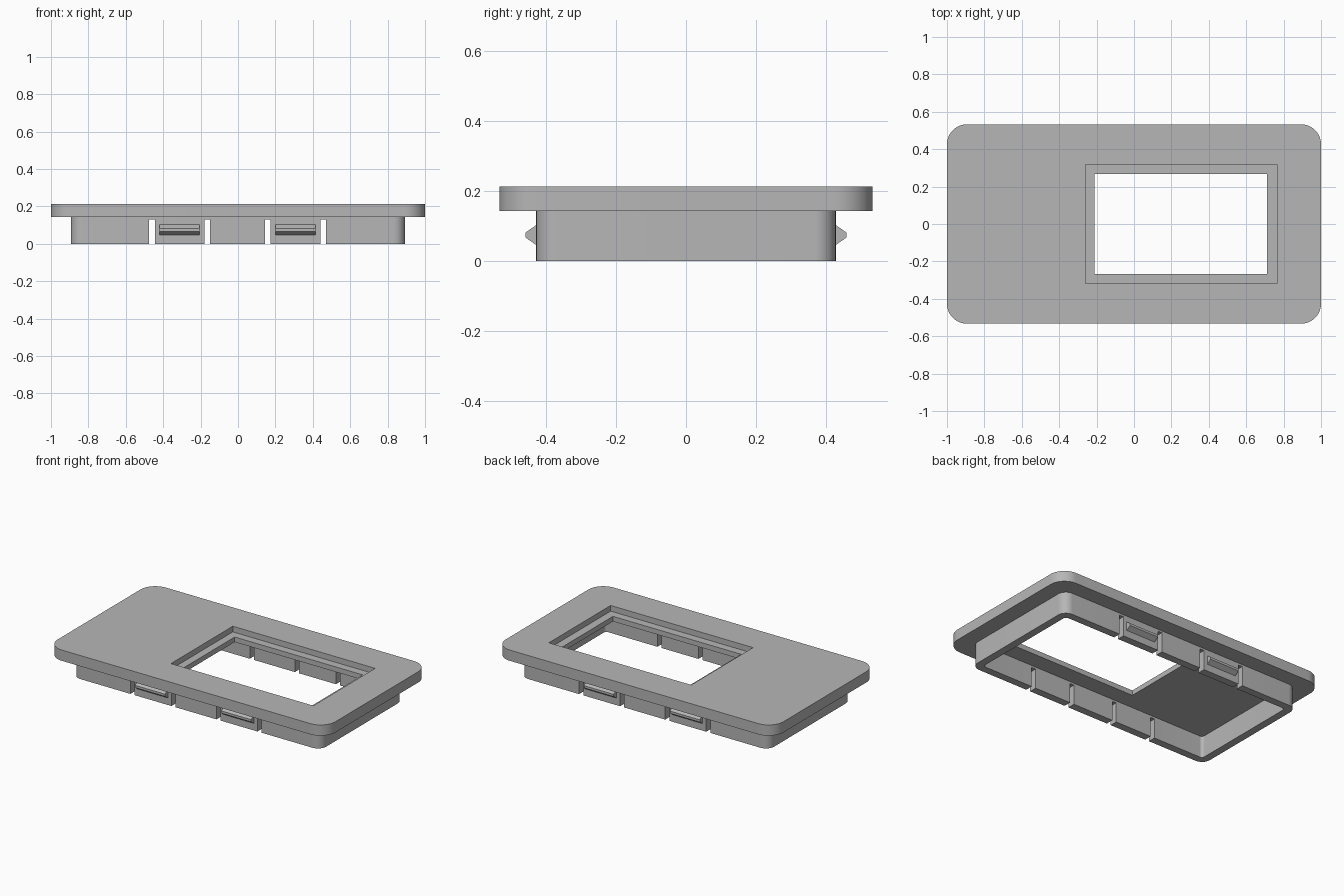
import bpy, bmesh
from math import cos, sin, pi, radians

old = bpy.data.objects.get("Cube")
if old:
    bpy.data.objects.remove(old, do_unlink=True)

grey = bpy.data.materials.new("plain grey")
grey.use_nodes = True
COLOUR = (0.47, 0.47, 0.47, 1)
grey.diffuse_color = COLOUR
grey.node_tree.nodes["Principled BSDF"].inputs["Base Color"].default_value = COLOUR


def prism(name, profile, extrude):
    """Extrude a closed 3D profile along a vector."""
    bm = bmesh.new()
    face = bm.faces.new([bm.verts.new(p) for p in profile])
    new = bmesh.ops.extrude_face_region(bm, geom=[face])["geom"]
    verts = [v for v in new if isinstance(v, bmesh.types.BMVert)]
    bmesh.ops.translate(bm, verts=verts, vec=extrude)
    bmesh.ops.recalc_face_normals(bm, faces=bm.faces)
    mesh = bpy.data.meshes.new(name)
    bm.to_mesh(mesh)
    bm.free()
    mesh.materials.append(grey)
    obj = bpy.data.objects.new(name, mesh)
    bpy.context.collection.objects.link(obj)
    return obj


def block(name, x0, x1, hy, z0, z1, r=0.0, steps=12):
    """Box symmetric in y, with rounded vertical corners if r is set."""
    if r == 0:
        pts = [(x0, -hy, z0), (x1, -hy, z0), (x1, hy, z0), (x0, hy, z0)]
    else:
        corners = [(x1 - r, hy - r), (x0 + r, hy - r), (x0 + r, r - hy), (x1 - r, r - hy)]
        pts = []
        for i, (cx, cy) in enumerate(corners):
            for s in range(steps + 1):
                a = (i + s / steps) * pi / 2
                pts.append((cx + r * cos(a), cy + r * sin(a), z0))
    return prism(name, pts, (0, 0, z1 - z0))


def cut(target, cutter):
    """Subtract the cutter and discard it."""
    cutter.hide_render = True
    mod = target.modifiers.new("cut", "BOOLEAN")
    mod.operation = "DIFFERENCE"
    mod.solver = "EXACT"
    mod.object = cutter
    bpy.context.view_layer.objects.active = target
    bpy.ops.object.modifier_apply(modifier=mod.name)
    bpy.data.objects.remove(cutter, do_unlink=True)


def smooth(obj):
    bpy.ops.object.select_all(action="DESELECT")
    obj.select_set(True)
    bpy.context.view_layer.objects.active = obj
    bpy.ops.object.shade_smooth_by_angle(angle=radians(30))


SEAM, TOP = 0.143, 0.213

# Face plate with a stepped window
plate = block("face_plate", -1, 1, 0.533, SEAM, TOP, r=0.107)
cut(plate, block("window_recess", -0.26, 0.765, 0.318, 0.176, 0.3))
cut(plate, block("window_opening", -0.21, 0.712, 0.266, 0, 0.3))
smooth(plate)

# Hollow skirt under the plate, slotted beside each clip
skirt = block("skirt", -0.893, 0.893, 0.428, 0, SEAM, r=0.06)
cut(skirt, block("skirt_hollow", -0.843, 0.843, 0.378, -0.1, 0.3, r=0.02))
for x in (-0.46, -0.165, 0.16, 0.455):
    cut(skirt, block("slot", x - 0.015, x + 0.015, 0.6, -0.1, 0.13))
smooth(skirt)

# Snap clips on the front and back walls
CLIP = [(0.42, 0.04), (0.428, 0.046), (0.458, 0.067), (0.458, 0.082), (0.428, 0.103), (0.42, 0.103)]
for side, y in (("front", -1), ("back", 1)):
    for hand, x in (("right", -0.42), ("left", 0.2)):
        prism(f"{side}_{hand}_clip", [(x, y * d, z) for d, z in CLIP], (0.215, 0, 0))
